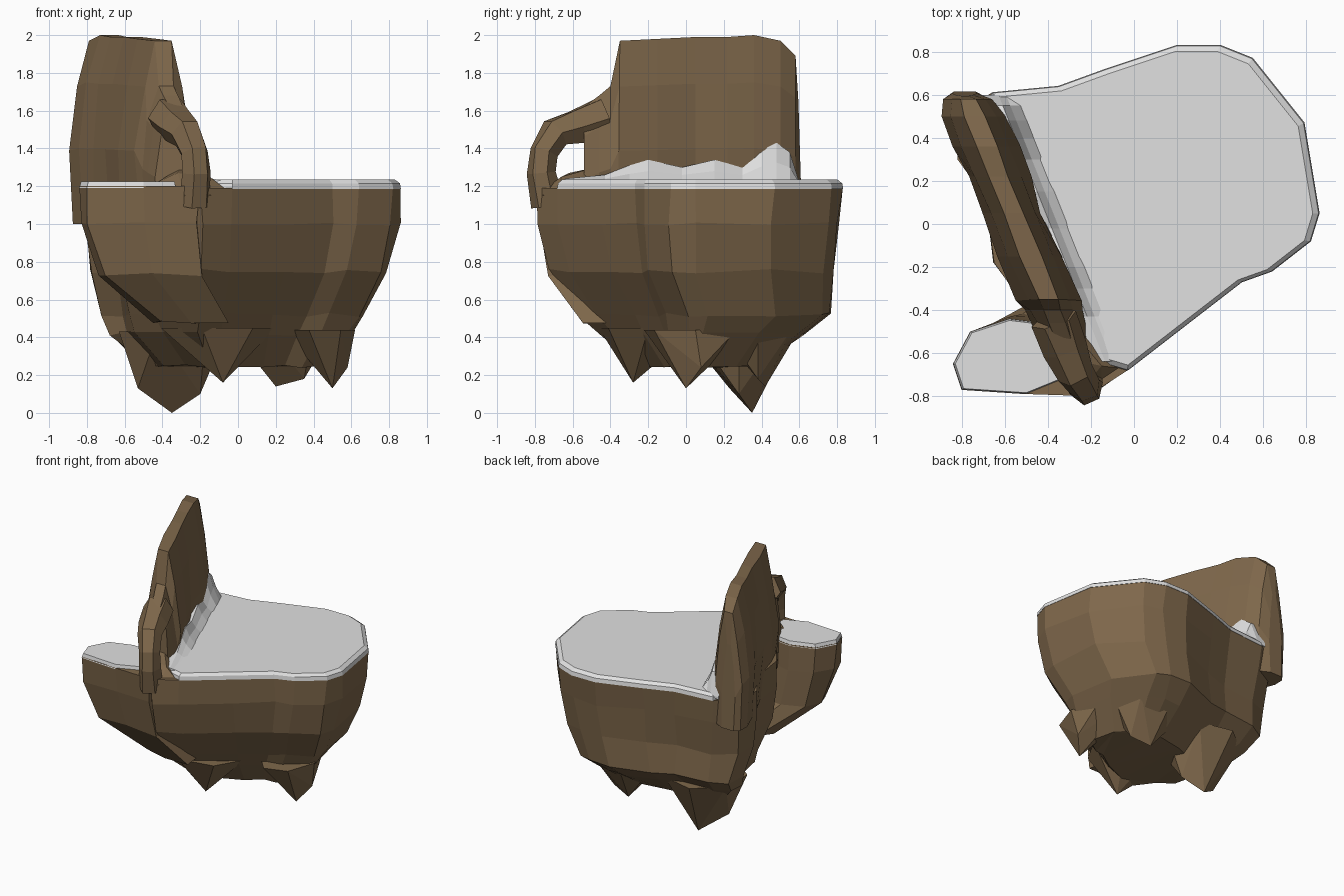
import bpy, bmesh, math, random
from mathutils import Vector

random.seed(4)
cube = bpy.data.objects.get("Cube")
if cube:
    bpy.data.objects.remove(cube, do_unlink=True)


def material(name, color):
    m = bpy.data.materials.new(name)
    m.use_nodes = True
    m.diffuse_color = color
    m.node_tree.nodes["Principled BSDF"].inputs["Base Color"].default_value = color
    return m


ROCK = material("brown rock", (0.21, 0.137, 0.07, 1))
SNOW = material("pale snow", (0.75, 0.75, 0.75, 1))


def finish(bm, name, mat):
    bmesh.ops.recalc_face_normals(bm, faces=bm.faces)
    mesh = bpy.data.meshes.new(name)
    bm.to_mesh(mesh)
    bm.free()
    mesh.materials.append(mat)
    obj = bpy.data.objects.new(name, mesh)
    bpy.context.collection.objects.link(obj)
    return obj


def loft(name, rings, mat):
    """Skin closed rings of equal length and cap both ends."""
    bm = bmesh.new()
    rows = [[bm.verts.new(p) for p in ring] for ring in rings]
    for a, b in zip(rows, rows[1:]):
        for i in range(len(a)):
            j = (i + 1) % len(a)
            bm.faces.new((a[i], a[j], b[j], b[i]))
    caps = [bm.faces.new(rows[0]), bm.faces.new(rows[-1])]
    bmesh.ops.triangulate(bm, faces=caps)
    return finish(bm, name, mat)


def hull(name, points, mat):
    bm = bmesh.new()
    verts = [bm.verts.new(p) for p in points]
    res = bmesh.ops.convex_hull(bm, input=verts)
    loose = {v for v in res["geom_interior"] if isinstance(v, bmesh.types.BMVert)}
    bmesh.ops.delete(bm, geom=list(loose), context="VERTS")
    return finish(bm, name, mat)


def scaled(outline, centre, level, jitter=0.0):
    """Copy an outline at height z, scaled and moved to a new centre."""
    z, cx, sx, cy, sy = level
    r = lambda: random.uniform(-jitter, jitter)
    return [(cx + (x - centre[0]) * sx + r(), cy + (y - centre[1]) * sy + r(), z + r())
            for x, y in outline]


# Main island: one outline stepped inwards as it goes down
front_rim = [(-0.03, -0.68), (0.28, -0.44), (0.5, -0.27), (0.64, -0.22), (0.82, -0.08),
             (0.86, 0.05), (0.79, 0.47), (0.55, 0.77), (0.4, 0.83), (0.2, 0.83),
             (-0.13, 0.72), (-0.35, 0.64), (-0.66, 0.61)]
wall_rim = [(-0.82, 0.52), (-0.82, 0.3), (-0.69, 0.12), (-0.65, -0.18), (-0.46, -0.45), (-0.2, -0.79)]
centre = (0.02, 0.025)
levels = [(1.0, 0.02, 0.99, 0.02, 0.98), (0.75, 0.01, 0.93, 0.03, 0.92),
          (0.52, -0.03, 0.83, 0.1, 0.82), (0.42, -0.04, 0.76, 0.08, 0.67),
          (0.25, -0.02, 0.56, 0.08, 0.4)]
rim = front_rim + wall_rim
loft("island_rock", [[(x, y, 1.19) for x, y in rim]] +
     [scaled(rim, centre, lv, 0.012) for lv in levels], ROCK)

# Side ledge bulging from the front corner
ledge = [(-0.2, -0.8), (-0.5, -0.79), (-0.8, -0.77), (-0.84, -0.65), (-0.76, -0.5),
         (-0.58, -0.44), (-0.42, -0.46), (-0.2, -0.6)]
ledge_mid = (-0.52, -0.64)
loft("side_ledge_rock", [[(x, y, 1.2) for x, y in ledge]] +
     [scaled(ledge, ledge_mid, lv, 0.01) for lv in
      [(1.0, -0.52, 0.97, -0.63, 0.98), (0.73, -0.47, 0.86, -0.59, 0.85),
       (0.48, -0.25, 0.6, -0.42, 0.8)]], ROCK)


# Hanging rock points under the island
def hanging_rock(name, x, y, rx, ry, top, tips):
    base = [(x + rx * math.cos(a), y + ry * math.sin(a), top)
            for a in (math.tau * k / 7 for k in range(7))]
    hull(name, base + tips, ROCK)


hanging_rock("deep_rock_point", -0.36, 0.28, 0.3, 0.3, 0.43,
             [(-0.35, 0.35, 0), (-0.53, 0.23, 0.13), (-0.2, 0.28, 0.1)])
hanging_rock("front_rock_point", -0.12, -0.2, 0.32, 0.27, 0.45, [(-0.08, -0.28, 0.16)])
hanging_rock("side_rock_point", 0.42, 0.05, 0.2, 0.28, 0.44, [(0.5, 0, 0.13), (0.58, 0.08, 0.24)])
hanging_rock("back_rock_point", 0.22, 0.38, 0.28, 0.22, 0.43, [(0.2, 0.42, 0.14), (0.35, 0.38, 0.18)])


# Standing wall: cross-sections along the ridge line
def ridge(y):
    return -0.54 - 0.4 * y


def wall_section(y, top, t, lean=0.0):
    c = ridge(y)
    half = [(1.0, 0.0), (1.1, 0.4), (0.8, 0.75), (0.35, 1.0)]
    side = [(s * t * random.uniform(0.9, 1.1), f) for s, f in half]
    other = [(-s * t * random.uniform(0.9, 1.1), f) for s, f in reversed(half)]
    return [(c + dx, y + lean * f, 1.0 + (top - 1.0) * f) for dx, f in side + other]


stations = [(-0.54, 1.62, 0.1), (-0.46, 1.68, 0.11), (-0.4, 1.73, 0.12), (-0.36, 1.97, 0.13, 0.01),
            (-0.15, 1.98, 0.14), (0.05, 1.99, 0.12), (0.22, 1.99, 0.13), (0.36, 2.0, 0.14),
            (0.5, 1.97, 0.13), (0.58, 1.89, 0.1), (0.615, 1.65, 0.05, -0.02)]
loft("standing_wall", [wall_section(*s) for s in stations], ROCK)

# Arch curling down from the wall to the front corner
path = [(-0.37, -0.44, 1.56, 0.11), (-0.32, -0.58, 1.515, 0.1), (-0.27, -0.69, 1.48, 0.085),
        (-0.23, -0.755, 1.38, 0.075), (-0.22, -0.765, 1.27, 0.075), (-0.23, -0.73, 1.1, 0.085)]
points = [Vector(p[:3]) for p in path]
arch = []
for i, p in enumerate(points):
    along = (points[min(i + 1, len(points) - 1)] - points[max(i - 1, 0)]).normalized()
    across = Vector((0.93, 0.37, 0))
    across = (across - along * across.dot(along)).normalized()
    up = along.cross(across)
    arch.append([p + (across * math.cos(a) + up * math.sin(a)) * path[i][3] * random.uniform(0.95, 1.1)
                 for a in (math.tau * k / 6 for k in range(6))])
loft("arch", arch, ROCK)

# Foot of the arch, joining column and wall
hull("arch_foot", [(-0.43, -0.45, 1.1), (-0.43, -0.6, 1.22), (-0.28, -0.8, 1.15), (-0.15, -0.76, 1.15),
                   (-0.15, -0.66, 1.25), (-0.2, -0.45, 1.15), (-0.32, -0.62, 1.27),
                   (-0.3, -0.48, 1.3), (-0.06, -0.67, 1.18)], ROCK)

# Snow on the plateau and on the ledge
snow_outline = front_rim + [(ridge(y), y) for y in (0.45, 0.1, -0.25, -0.6)]
loft("plateau_snow", [scaled(snow_outline, centre, lv) for lv in
                      [(1.185, 0.02, 1.003, 0.025, 1.003), (1.215, 0.02, 0.997, 0.025, 0.997),
                       (1.235, 0.02, 0.965, 0.025, 0.965)]], SNOW)
ledge_snow = ledge[1:-1] + [(-0.33, -0.55), (-0.33, -0.72)]
loft("ledge_snow", [scaled(ledge_snow, ledge_mid, lv) for lv in
                    [(1.19, -0.52, 1.005, -0.64, 1.005), (1.225, -0.52, 0.97, -0.64, 0.96)]], SNOW)

# Snow drift banked against the inner wall face
drift = [(-0.64, 1.24), (-0.43, 1.26), (-0.3, 1.31), (-0.2, 1.34), (-0.02, 1.3), (0.15, 1.34),
         (0.3, 1.3), (0.4, 1.39), (0.48, 1.43), (0.55, 1.38), (0.6, 1.22)]
loft("snow_drift", [[(ridge(y) + 0.08, y, 1.2), (ridge(y) + 0.24, y, 1.225),
                     (ridge(y) + 0.185, y, 1.22 + (h - 1.22) * 0.5),
                     (ridge(y) + 0.15, y, h), (ridge(y) + 0.08, y, h)] for y, h in drift], SNOW)
